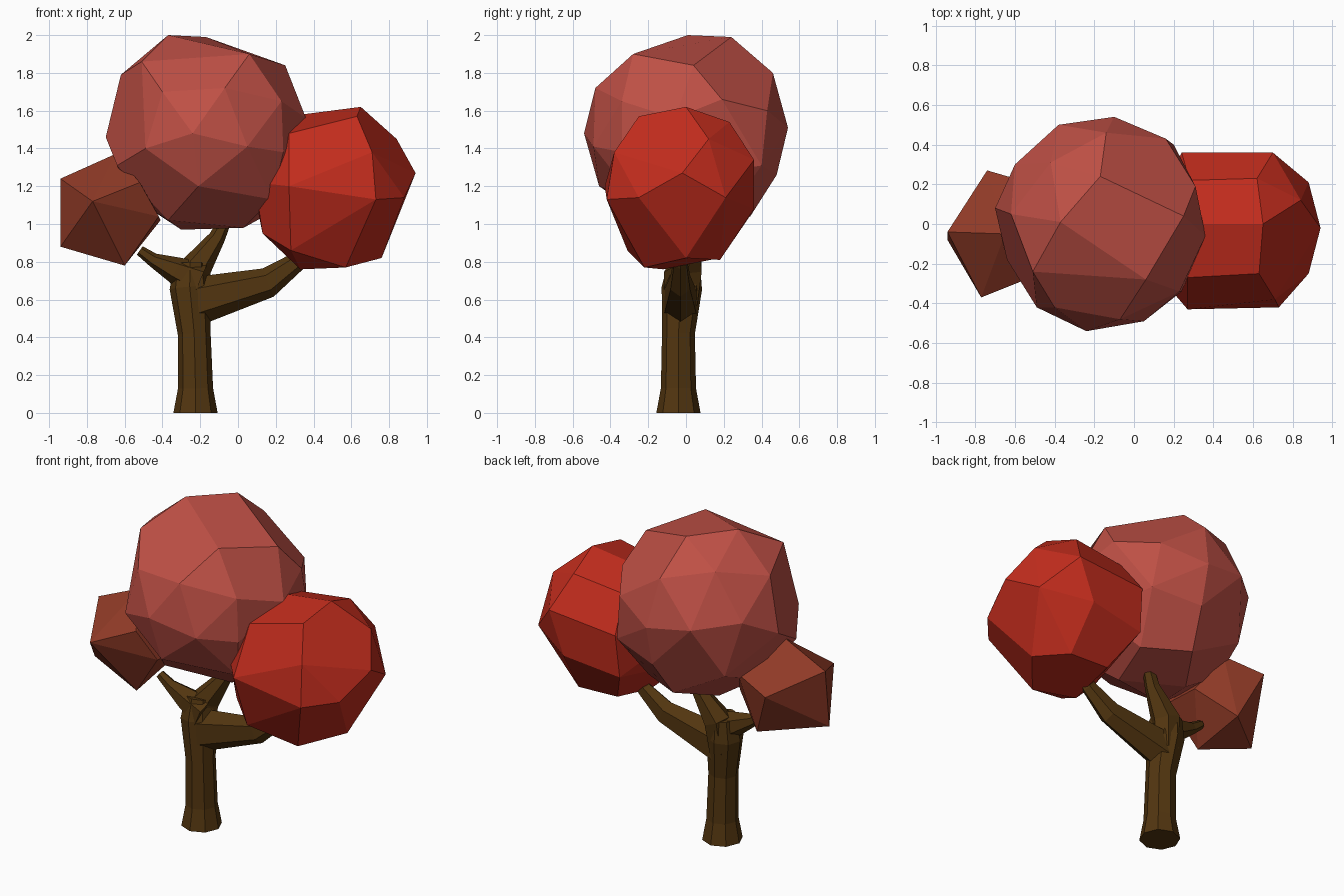
import bpy, bmesh, math
from mathutils import Vector


def material(name, rgb):
    m = bpy.data.materials.new(name)
    m.diffuse_color = (*rgb, 1)
    return m


BARK = material("bark", (0.085, 0.036, 0.005))
PINK = material("pink_leaves", (0.52, 0.08, 0.06))
RED = material("red_leaves", (0.53, 0.025, 0.012))
RUST = material("rust_leaves", (0.28, 0.043, 0.02))


def finish(bm, name, mat):
    bmesh.ops.recalc_face_normals(bm, faces=bm.faces)
    mesh = bpy.data.meshes.new(name)
    bm.to_mesh(mesh)
    bm.free()
    mesh.materials.append(mat)
    ob = bpy.data.objects.new(name, mesh)
    bpy.context.collection.objects.link(ob)
    return ob


def clump(name, corners, mat):
    """Faceted leaf clump: hull of its corners, near-flat faces merged."""
    bm = bmesh.new()
    for p in corners:
        bm.verts.new(p)
    res = bmesh.ops.convex_hull(bm, input=bm.verts)
    junk = {g for g in res["geom_interior"] + res["geom_unused"]
            if isinstance(g, bmesh.types.BMVert)}
    bmesh.ops.delete(bm, geom=list(junk), context='VERTS')
    bmesh.ops.dissolve_limit(bm, angle_limit=math.radians(12),
                             verts=bm.verts[:], edges=bm.edges[:])
    return finish(bm, name, mat)


def limb(name, path, sides, width=1.0):
    """Tapered tube through (x, y, z, radius); width scales it along y."""
    bm = bmesh.new()
    pts = [Vector(p[:3]) for p in path]
    rings = []
    for i, p in enumerate(pts):
        t = (pts[min(i + 1, len(pts) - 1)] - pts[max(i - 1, 0)]).normalized()
        a = Vector((0, 1, 0)).cross(t).normalized()
        b = t.cross(a)
        r = path[i][3]
        rings.append([bm.verts.new(p + a * math.cos(math.tau * k / sides) * r
                                   + b * math.sin(math.tau * k / sides) * r * width)
                      for k in range(sides)])
    for lo, hi in zip(rings, rings[1:]):
        for k in range(sides):
            j = (k + 1) % sides
            bm.faces.new((lo[k], lo[j], hi[j], hi[k]))
    bm.faces.new(rings[0])
    bm.faces.new(rings[-1])
    return finish(bm, name, BARK)


# Trunk and its three branches
trunk = limb("trunk", [(-0.225, -0.04, 0, 0.117), (-0.225, -0.04, 0.13, 0.093),
                       (-0.232, -0.04, 0.42, 0.087), (-0.255, -0.022, 0.66, 0.107),
                       (-0.255, -0.01, 0.79, 0.085)], 8)
branches = [
    limb("left_branch", [(-0.20, -0.03, 0.70, 0.10), (-0.33, -0.03, 0.755, 0.072),
                         (-0.45, -0.03, 0.81, 0.037), (-0.52, -0.03, 0.86, 0.027)], 6),
    limb("upper_branch", [(-0.245, -0.01, 0.58, 0.08), (-0.225, 0.01, 0.77, 0.085),
                          (-0.11, 0.03, 0.93, 0.044), (-0.03, 0.06, 1.10, 0.025)], 6),
    limb("right_branch", [(-0.23, -0.03, 0.59, 0.13), (0.16, -0.03, 0.69, 0.08),
                          (0.31, -0.03, 0.80, 0.052), (0.40, -0.03, 0.92, 0.04)], 6, 0.75)]

# Fuse the branches into the trunk
bpy.context.view_layer.objects.active = trunk
for branch in branches:
    mod = trunk.modifiers.new("fuse", 'BOOLEAN')
    mod.operation = 'UNION'
    mod.solver = 'EXACT'
    mod.object = branch
    bpy.ops.object.modifier_apply(modifier=mod.name)
    bpy.data.objects.remove(branch)

# Large central clump, listed from the top down
clump("main_foliage", [
    (-0.37, 0.01, 2.00), (-0.17, 0.24, 1.99), (0.06, -0.28, 1.90),
    (-0.51, -0.24, 1.86), (0.25, 0.04, 1.84), (-0.42, 0.31, 1.86),
    (-0.14, 0.46, 1.80), (-0.62, 0.05, 1.79), (-0.07, -0.48, 1.72),
    (-0.40, -0.42, 1.70), (0.31, 0.19, 1.66), (0.23, -0.34, 1.65),
    (-0.60, 0.30, 1.58), (0.36, -0.06, 1.56), (-0.38, 0.50, 1.55),
    (0.16, 0.43, 1.60), (-0.10, 0.54, 1.51), (-0.24, -0.54, 1.48),
    (-0.70, 0.08, 1.46), (0.05, -0.49, 1.41), (-0.49, -0.42, 1.40),
    (0.24, -0.34, 1.38), (0.20, 0.40, 1.31), (-0.64, -0.18, 1.31),
    (-0.10, 0.48, 1.26), (0.33, 0.05, 1.25), (-0.50, 0.33, 1.23),
    (-0.21, -0.46, 1.20), (-0.56, 0.08, 1.14), (0.18, -0.27, 1.13),
    (-0.15, 0.34, 1.04), (-0.37, -0.20, 1.02), (0.12, 0.20, 1.03),
    (0.03, -0.10, 0.98), (-0.30, 0.10, 0.97)], PINK)

# Red clump on the right, listed from the top down
clump("right_foliage", [
    (0.65, 0.00, 1.62), (0.34, 0.00, 1.58), (0.63, -0.25, 1.57),
    (0.62, 0.23, 1.54), (0.28, 0.22, 1.50), (0.27, -0.27, 1.48),
    (0.84, 0.12, 1.45), (0.71, -0.38, 1.38), (0.70, 0.36, 1.34),
    (0.24, 0.36, 1.30), (0.94, -0.02, 1.27), (0.09, -0.22, 1.22),
    (0.27, -0.43, 1.20), (0.08, 0.00, 1.20), (0.73, -0.42, 1.13),
    (0.88, 0.21, 1.14), (0.88, -0.25, 1.14), (0.60, 0.36, 1.08),
    (0.23, 0.33, 1.03), (0.13, -0.20, 0.95), (0.28, -0.31, 0.86),
    (0.76, 0.00, 0.82), (0.62, 0.18, 0.81), (0.35, 0.18, 0.82),
    (0.57, -0.22, 0.77), (0.33, -0.12, 0.76)], RED)

# Small angular clump on the left
clump("left_foliage", [
    (-0.65, -0.05, 1.37), (-0.94, -0.04, 1.24), (-0.52, -0.27, 1.22),
    (-0.50, 0.20, 1.20), (-0.74, 0.27, 1.14), (-0.77, -0.37, 1.12),
    (-0.42, -0.20, 1.04), (-0.41, 0.05, 1.02), (-0.94, -0.08, 0.88),
    (-0.62, 0.18, 0.86), (-0.60, -0.15, 0.78)], RUST)
